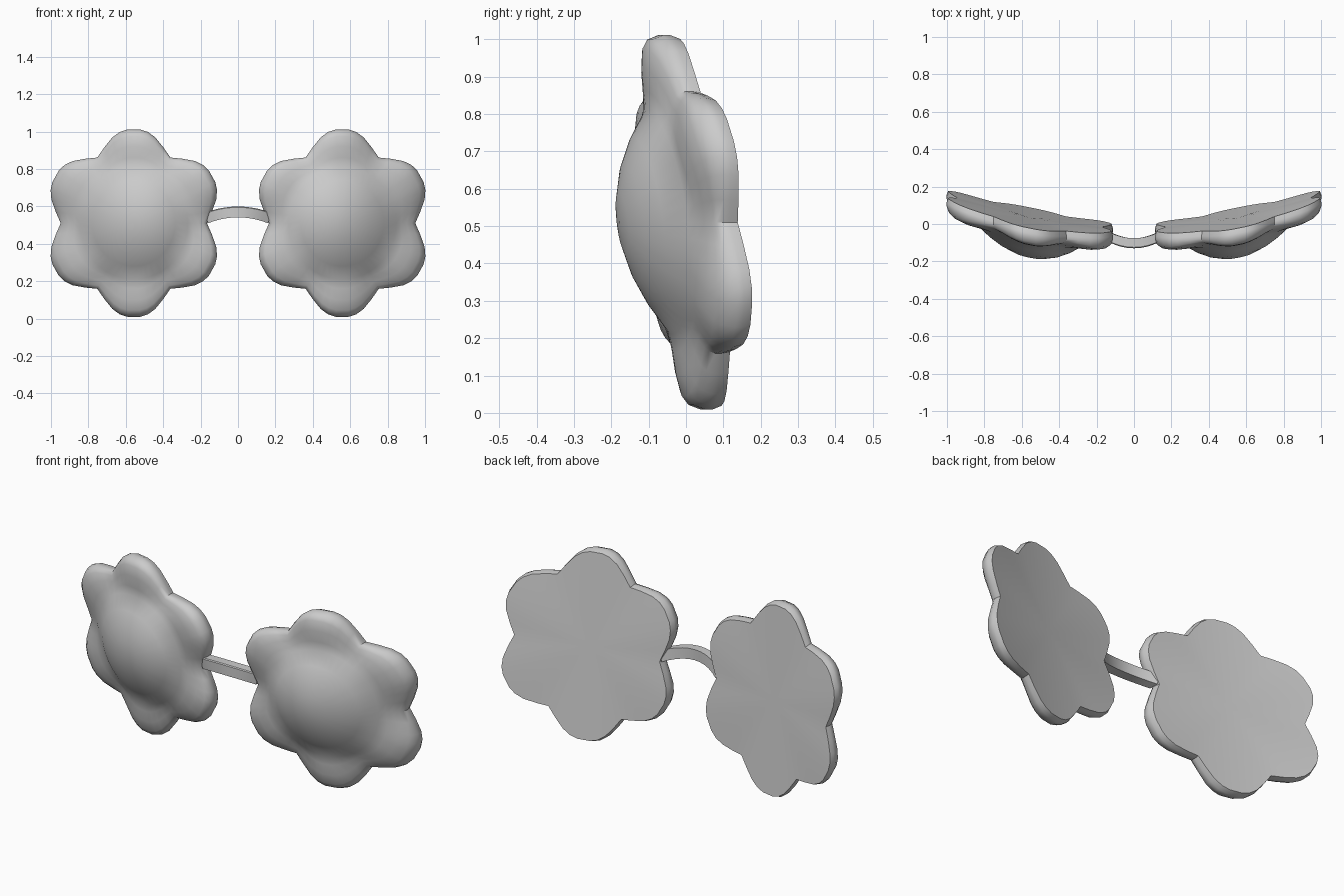
import bpy, bmesh, math

if "Cube" in bpy.data.objects:
    bpy.data.objects.remove(bpy.data.objects["Cube"])

CX, CZ = 0.557, 0.51
# one petal outline: (angle from petal axis, radius)
PETAL = [(-30, .405), (-22, .437), (-14.5, .474), (-9, .494), (-4, .502),
         (4, .502), (9, .494), (14.5, .474), (22, .437)]
OUTLINE = [(math.radians(90 + 60 * k + a), r, (1 + math.cos(math.radians(6 * a))) / 2)
           for k in range(6) for a, r in PETAL]


def base_y(dx, dz):
    """Wrapped, tilted back surface of a lens."""
    return 0.033 + 0.2 * dx + 0.19 * dx * dx - 0.113 * dz


def make_object(name, bm, angle):
    bmesh.ops.recalc_face_normals(bm, faces=bm.faces[:])
    me = bpy.data.meshes.new(name)
    bm.to_mesh(me)
    bm.free()
    ob = bpy.data.objects.new(name, me)
    bpy.context.collection.objects.link(ob)
    bpy.ops.object.select_all(action='DESELECT')
    ob.select_set(True)
    bpy.context.view_layer.objects.active = ob
    bpy.ops.object.shade_smooth_by_angle(angle=math.radians(angle))
    return ob


def flower_lens(name, side):
    bm = bmesh.new()

    def vert(a, r, h):
        dx, dz = r * math.cos(a) * 0.965, r * math.sin(a)
        return bm.verts.new((side * (CX + dx), base_y(dx, dz) - h, CZ + dz))

    rings = []
    # central dome
    for r in (.08, .16, .23, .3):
        rings.append([vert(a, r, .212 - 1.22 * r * r) for a, R, w in OUTLINE])
    # petals and rim: (fraction to outline, ridge height, valley height)
    for f, hr, hv in ((.25, .103, .086), (.55, .101, .076), (.82, .092, .066),
                      (.94, .076, .056), (1, .045, .04), (1, .025, .025), (.95, 0, 0)):
        rings.append([vert(a, .3 + (R - .3) * f, hv + (hr - hv) * w) for a, R, w in OUTLINE])
    n = len(OUTLINE)
    for p, q in zip(rings, rings[1:]):
        for i in range(n):
            j = (i + 1) % n
            bm.faces.new((p[i], p[j], q[j], q[i]))
    # front tip and back fan
    for ring, h in ((rings[0], .212), (rings[-1], 0)):
        c = vert(0, 0, h)
        for i in range(n):
            bm.faces.new((c, ring[i], ring[(i + 1) % n]))
    return make_object(name, bm, 40)


flower_lens("right_flower_lens", 1)
flower_lens("left_flower_lens", -1)

# arched nose bridge: rectangular section swept between the lenses
bm = bmesh.new()
sections = []
N = 10
for i in range(N + 1):
    u = -1 + 2 * i / N
    x, y, z = 0.168 * u, -0.103 + 0.055 * u * u, 0.57 - 0.032 * u * u
    lean = 0.006 * u
    sections.append([bm.verts.new((x + s * lean, y + t * .027, z + s * .029))
                     for t, s in ((-1, -1), (-1, .85), (-.8, 1), (1, 1), (1, -1))])
for p, q in zip(sections, sections[1:]):
    for k in range(5):
        m = (k + 1) % 5
        bm.faces.new((p[k], p[m], q[m], q[k]))
bm.faces.new(sections[0])
bm.faces.new(sections[-1])
make_object("nose_bridge", bm, 30)
